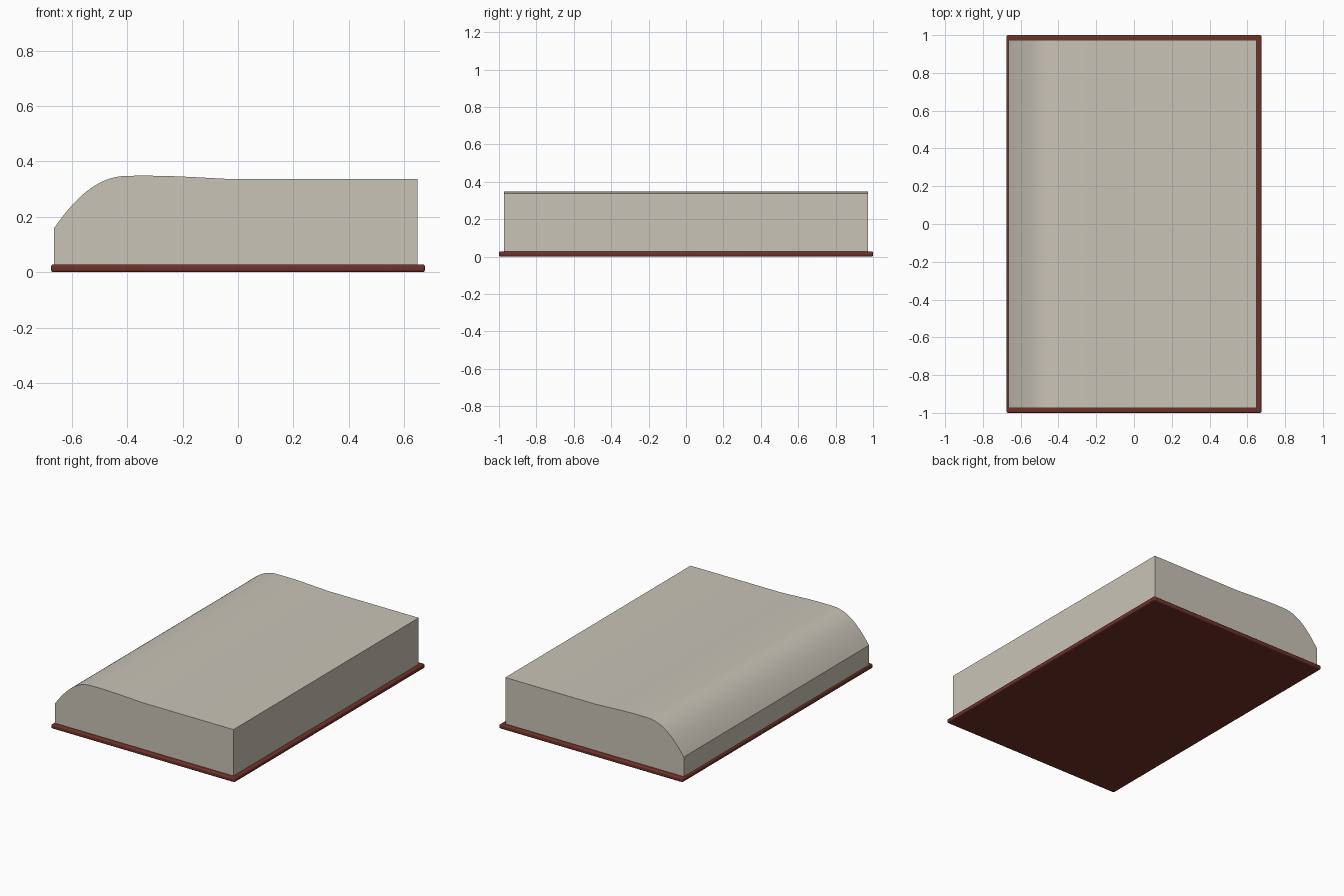
import bpy
import bmesh
import math
from mathutils import Vector
from mathutils.geometry import interpolate_bezier

cube = bpy.data.objects.get("Cube")
if cube:
    bpy.data.objects.remove(cube, do_unlink=True)


def make_material(name, rgb):
    mat = bpy.data.materials.new(name)
    mat.use_nodes = True
    color = (*rgb, 1.0)
    mat.diffuse_color = color
    mat.node_tree.nodes["Principled BSDF"].inputs["Base Color"].default_value = color
    return mat


def add_object(name, bm, mat):
    bmesh.ops.recalc_face_normals(bm, faces=bm.faces)
    mesh = bpy.data.meshes.new(name)
    bm.to_mesh(mesh)
    bm.free()
    mesh.materials.append(mat)
    obj = bpy.data.objects.new(name, mesh)
    bpy.context.collection.objects.link(obj)
    return obj


def shade(obj, degrees):
    bpy.ops.object.select_all(action='DESELECT')
    obj.select_set(True)
    bpy.context.view_layer.objects.active = obj
    bpy.ops.object.shade_smooth_by_angle(angle=math.radians(degrees))


paper = make_material("warm grey pages", (0.59, 0.55, 0.475))
leather = make_material("dark red cover", (0.16, 0.031, 0.022))

# Cover board: thin slab with softened edges
PLATE = 0.028
bm = bmesh.new()
bmesh.ops.create_cube(bm, size=1)
bmesh.ops.scale(bm, vec=(1.35, 2.0, PLATE), verts=bm.verts)
bmesh.ops.translate(bm, vec=(0, 0, PLATE / 2), verts=bm.verts)
cover = add_object("cover_board", bm, leather)
bevel = cover.modifiers.new("soft_edges", 'BEVEL')
bevel.width = 0.008
bevel.segments = 3
shade(cover, 40)

# Page block: curved top profile extruded along the depth
HALF_DEPTH = 0.973


def curve(points, count):
    p = [Vector((x, 0, z)) for x, z in points]
    return interpolate_bezier(*p, count)


shoulder = curve([(-0.665, 0.158), (-0.58, 0.28), (-0.5, 0.347), (-0.4, 0.348)], 20)
slope = curve([(-0.4, 0.348), (-0.25, 0.35), (-0.2, 0.345), (-0.02, 0.336)], 16)
base = PLATE - 0.002
outline = [Vector((-0.665, 0, base))] + shoulder + slope[1:]
outline += [Vector((0.648, 0, 0.336)), Vector((0.648, 0, base))]

bm = bmesh.new()
face = bm.faces.new([bm.verts.new((p.x, -HALF_DEPTH, p.z)) for p in outline])
result = bmesh.ops.extrude_face_region(bm, geom=[face], use_keep_orig=True)
moved = [v for v in result["geom"] if isinstance(v, bmesh.types.BMVert)]
bmesh.ops.translate(bm, vec=(0, 2 * HALF_DEPTH, 0), verts=moved)
pages = add_object("page_block", bm, paper)
shade(pages, 25)
